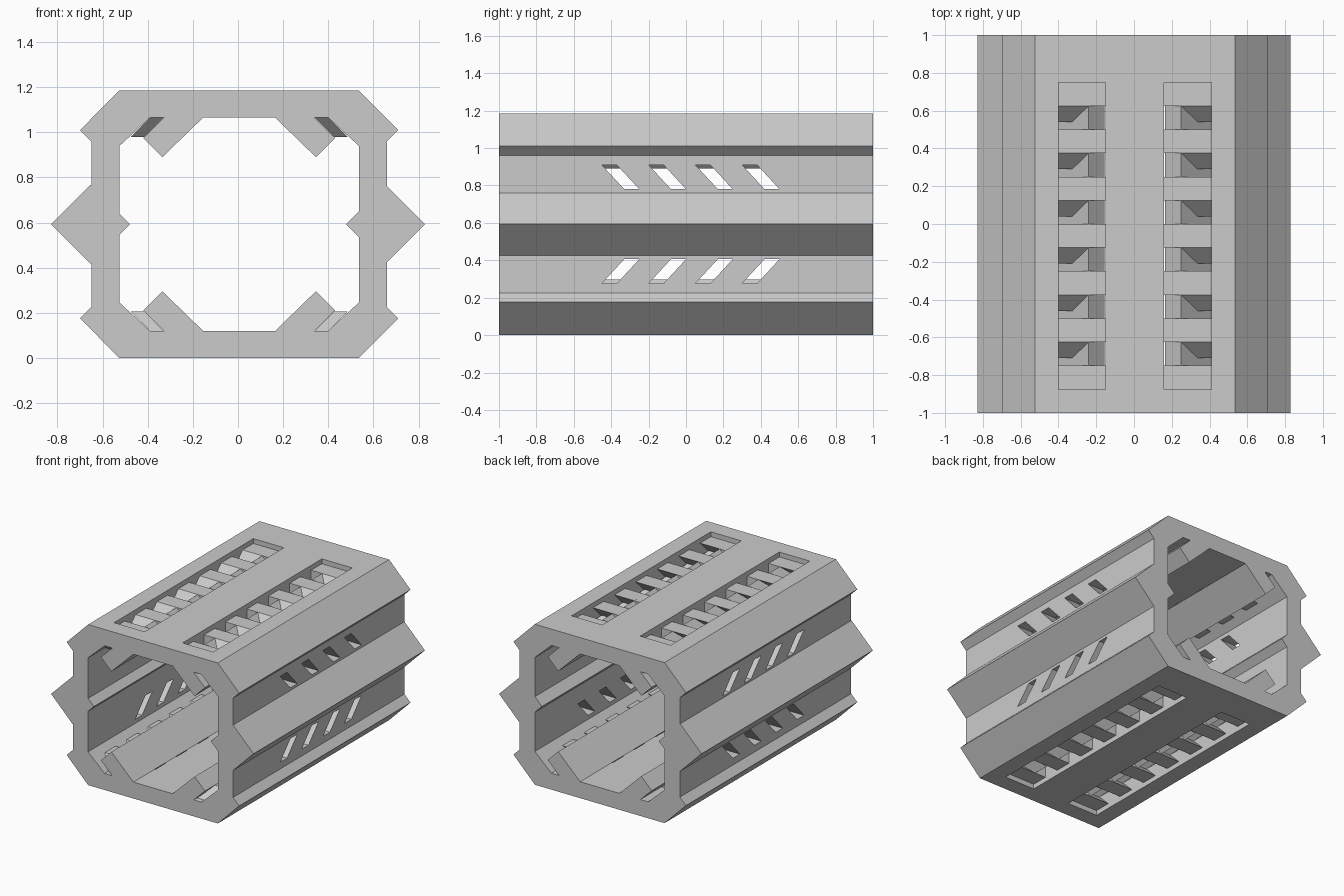
import bpy, bmesh
from mathutils import Vector

cube = bpy.data.objects.get("Cube")
if cube:
    bpy.data.objects.remove(cube, do_unlink=True)

MID_X, MID_Z = 0.005, 0.593     # centre lines of the section
TOP = 2 * MID_Z

grey = bpy.data.materials.new("plain_grey")
grey.use_nodes = True
grey.diffuse_color = (0.6, 0.6, 0.6, 1)
grey.node_tree.nodes["Principled BSDF"].inputs["Base Color"].default_value = (0.6, 0.6, 0.6, 1)


def loft(name, start, end):
    """Solid between two matching rings of points."""
    bm = bmesh.new()
    a = [bm.verts.new(p) for p in start]
    b = [bm.verts.new(p) for p in end]
    bm.faces.new(a)
    bm.faces.new(b)
    for i in range(len(a)):
        j = (i + 1) % len(a)
        bm.faces.new((a[i], a[j], b[j], b[i]))
    bmesh.ops.recalc_face_normals(bm, faces=bm.faces)
    mesh = bpy.data.meshes.new(name)
    bm.to_mesh(mesh)
    bm.free()
    obj = bpy.data.objects.new(name, mesh)
    mesh.materials.append(grey)
    bpy.context.collection.objects.link(obj)
    return obj


def along_y(name, section, y0=-1, y1=1):
    return loft(name, [(x, y0, z) for x, z in section], [(x, y1, z) for x, z in section])


def along_x(name, section, x0, x1):
    return loft(name, [(x0, y, z) for y, z in section], [(x1, y, z) for y, z in section])


def mirror_section(quarter):
    """Full ring from the points of the upper right quarter, top to side."""
    right = quarter + [(x, TOP - z) for x, z in reversed(quarter)]
    left = [(-x, z) for x, z in reversed(right)]
    return [(x + MID_X, z) for x, z in right + left]


def combine(target, tool, operation):
    mod = target.modifiers.new(operation.lower(), "BOOLEAN")
    mod.operation, mod.solver, mod.object = operation, "EXACT", tool
    bpy.context.view_layer.objects.active = target
    bpy.ops.object.modifier_apply(modifier=mod.name)
    bpy.data.objects.remove(tool, do_unlink=True)


def place(points, sx, sz):
    """Mirror x, z points into one of the four corners."""
    return [(MID_X + sx * x, z if sz > 0 else TOP - z) for x, z in points]


CORNERS = [(sx, sz) for sx in (1, -1) for sz in (1, -1)]

# Hollow frame
frame = along_y("frame", mirror_section([(0.53, TOP), (0.705, 1.01), (0.655, 0.96)]))
combine(frame, along_y("bore", mirror_section([(0.395, 1.065), (0.53, 0.94)]), -1.1, 1.1), "DIFFERENCE")

# Long vent openings in the top and bottom
for sx, sz in CORNERS:
    opening = place([(0.155, 1.3), (0.405, 1.3), (0.405, 1.0), (0.155, 1.0)], sx, sz)
    combine(frame, along_y("vent_cutter", opening, -0.875, 0.75), "DIFFERENCE")

# Slanted slots through both side walls
for i in range(4):
    y = -0.45 + i * 0.25
    for sz in (1, -1):
        slot = [(y, 0.91), (y + 0.08, 0.91), (y + 0.2, 0.78), (y + 0.12, 0.78)]
        slot = [(a, z if sz > 0 else TOP - z) for a, z in slot]
        combine(frame, along_x("slot_cutter", slot, -1, 1), "DIFFERENCE")

# Square rails at mid height of each side
for s in (1, -1):
    c, r = s * 0.6525, 0.175
    rail = [(c + r, MID_Z), (c, MID_Z + r), (c - r, MID_Z), (c, MID_Z - r)]
    combine(frame, along_y("side_rail", rail), "UNION")

# Tilted rails behind the vents
for sx, sz in CORNERS:
    rail = place([(0.245, 1.15), (0.16, 1.065), (0.34, 0.89), (0.425, 0.975)], sx, sz)
    combine(frame, along_y("corner_rail", rail), "UNION")

# Bent louvre slats across each vent
WIDE, BEND = 0.125, 0.085


def slat_part(name, levels, sx, sz):
    """Slat piece between two levels of (z, y, inner x, outer x)."""
    rings = []
    for z, y, xi, xo in levels:
        (a, h), (b, _) = place([(xi, z), (xo, z)], sx, sz)
        rings.append([(a, y, h), (b, y, h), (b, y + WIDE, h), (a, y + WIDE, h)])
    return loft(name, *rings)


for sx, sz in CORNERS:
    for i in range(7):
        y = -0.875 + i * 0.25
        slat_part("slat_bridge", [(1.15, y, 0.155, 0.245), (1.065, y, 0.155, 0.245)], sx, sz)
        slat_part("slat_upper", [(1.15, y, 0.245, 0.405), (1.065, y - BEND, 0.245, 0.405)], sx, sz)
        slat_part("slat_lower", [(1.065, y - BEND, 0.335, 0.395), (0.98, y, 0.42, 0.48)], sx, sz)
